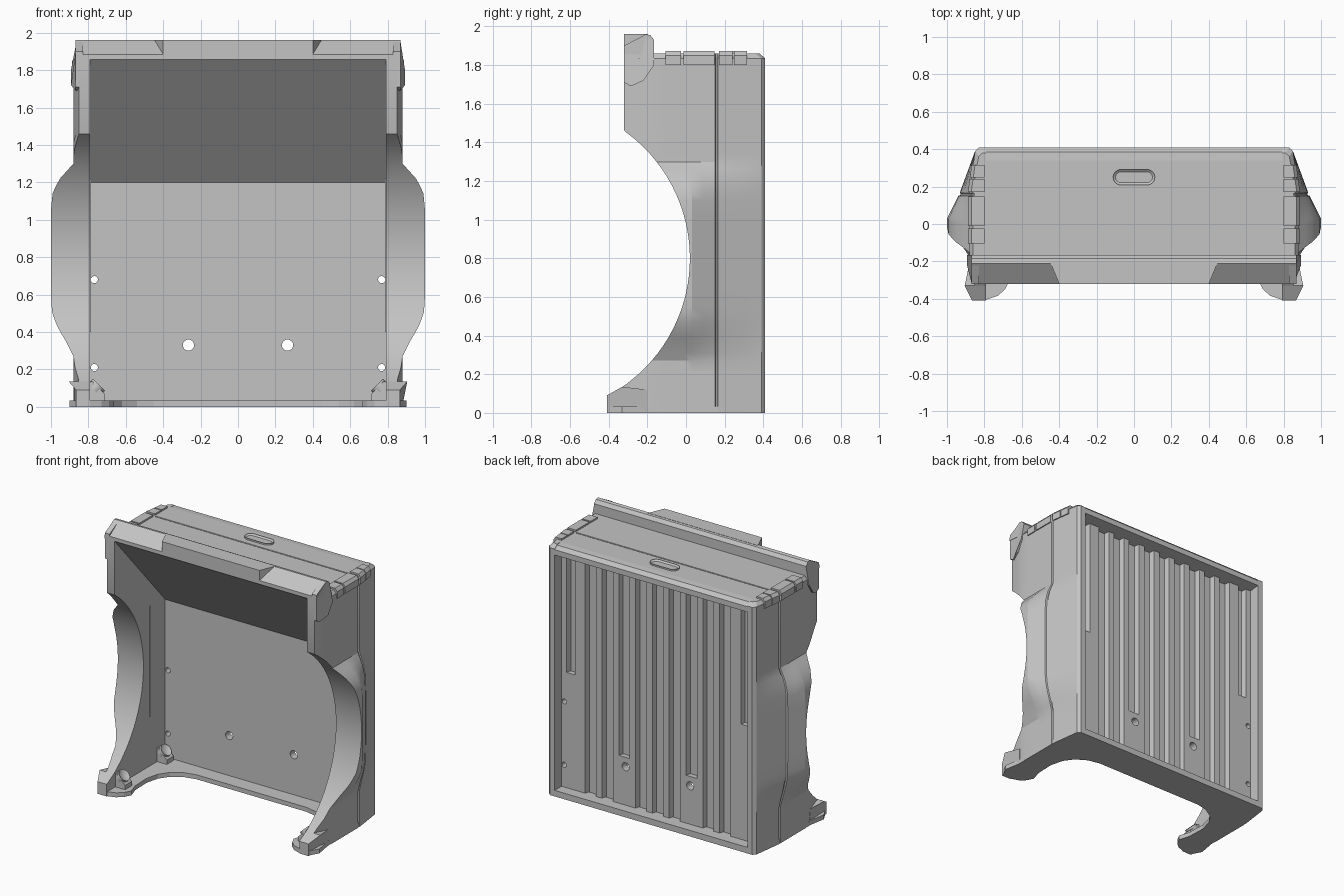
import bpy, bmesh, math
from mathutils import Vector, Matrix

cube = bpy.data.objects.get("Cube")
if cube:
    bpy.data.objects.remove(cube)

grey = bpy.data.materials.new("plain_grey")
grey.use_nodes = True
grey.diffuse_color = (0.55, 0.55, 0.55, 1)
grey.node_tree.nodes["Principled BSDF"].inputs["Base Color"].default_value = (0.55, 0.55, 0.55, 1)


def finish(name, bm, mirror=False, smooth=0):
    bmesh.ops.recalc_face_normals(bm, faces=bm.faces)
    me = bpy.data.meshes.new(name)
    bm.to_mesh(me)
    bm.free()
    me.materials.append(grey)
    if smooth:
        me.shade_smooth()
        me.set_sharp_from_angle(angle=math.radians(smooth))
    ob = bpy.data.objects.new(name, me)
    bpy.context.scene.collection.objects.link(ob)
    if mirror:
        mod = ob.modifiers.new("Mirror", "MIRROR")
        mod.use_mirror_merge = False
    return ob


def prism(bm, pts, axis, a, b):
    """Extrude a 2D outline along one axis from a to b; returns the far cap."""
    place = {"x": lambda p: (a, p[0], p[1]),
             "y": lambda p: (p[0], a, p[1]),
             "z": lambda p: (p[0], p[1], a)}[axis]
    face = bm.faces.new([bm.verts.new(place(p)) for p in pts])
    ext = bmesh.ops.extrude_face_region(bm, geom=[face])["geom"]
    step = Vector([(b - a) * (axis == n) for n in "xyz"])
    bmesh.ops.translate(bm, verts=[g for g in ext if isinstance(g, bmesh.types.BMVert)], vec=step)
    return next(g for g in ext if isinstance(g, bmesh.types.BMFace))


def solid(name, pts, axis, a, b, **kw):
    bm = bmesh.new()
    prism(bm, pts, axis, a, b)
    return finish(name, bm, **kw)


def rect(x0, x1, y0, y1):
    return [(x0, y0), (x1, y0), (x1, y1), (x0, y1)]


def lerp(table, v):
    """Piecewise linear lookup in ascending pairs."""
    if v <= table[0][0]:
        return table[0][1]
    for (a, fa), (b, fb) in zip(table, table[1:]):
        if v <= b:
            return fa + (fb - fa) * (v - a) / (b - a)
    return table[-1][1]


# Side walls: horizontal sections lofted upward, with flared wheel arch
INNER = 0.79
BASE = [(-0.32, 0.85), (-0.2, 0.88), (0.17, 0.88), (0.39, 0.85), (0.41, 0.83)]
FLARE_Y = [(0.03, 0.12), (0.17, 0.05), (0.39, 0)]
FLARE_Z = [(0.27, 0), (0.35, 0.33), (0.42, 0.68), (0.5, 0.95), (0.6, 1),
           (1.05, 1), (1.15, 0.92), (1.22, 0.6), (1.3, 0)]


def front_edge(z):
    if z < 0.09:
        return -0.41
    if z > 1.46:
        return -0.32
    return -0.79 + math.sqrt(0.81 ** 2 - (z - 0.8) ** 2)


def section(z):
    y0 = front_edge(z)
    ys = [0.41, 0.39, 0.3, 0.166, 0.162, 0.154, 0.15, 0.09, 0.03]
    ys += [0.03 + (y0 - 0.03) * i / 5 for i in range(1, 6)]
    ring = [(INNER, y0), (INNER, 0.41)]
    for y in ys:
        x = lerp(BASE, y) + lerp(FLARE_Y, y) * lerp(FLARE_Z, z)
        ring.append((x - (0.008 if 0.152 < y < 0.164 else 0), y))
    if z > 1.85:
        ring = [(x - 0.02 * (x > 0.8), y - 0.03 * (y > 0.35)) for x, y in ring]
    return ring


bm = bmesh.new()
rows = [0, 0.09, 0.15, 0.21] + [0.27 + 0.0396 * i for i in range(31)] + [1.465, 1.835, 1.86]
rings = [[bm.verts.new((x, y, z)) for x, y in section(z)] for z in rows]
for lo, hi in zip(rings, rings[1:]):
    for i in range(len(lo)):
        j = (i + 1) % len(lo)
        bm.faces.new((lo[i], lo[j], hi[j], hi[i]))
bm.faces.new(rings[0])
bm.faces.new(rings[-1])
finish("side_walls", bm, mirror=True, smooth=25)

# End box with sloping inner face, rounded back lip and a seam across the top
end_profile = [(0.275, 1.2), (-0.32, 1.86), (0.154, 1.86), (0.156, 1.852),
               (0.162, 1.852), (0.164, 1.86), (0.34, 1.86), (0.385, 1.855), (0.41, 1.83),
               (0.41, 1.79), (0.29, 1.775), (0.29, 1.2)]
solid("end_box", end_profile, "x", -0.81, 0.81)

# Floor panel with drilled holes and long grooves, shorter above the holes and at the edges
floor = solid("floor_panel", rect(-INNER, INNER, 0.275, 0.33), "z", 0.01, 1.81)
bm = bmesh.new()
for hx, hz, r in ((0.265, 0.33, 0.03), (0.768, 0.68, 0.019), (0.768, 0.21, 0.019)):
    for s in (-1, 1):
        circle = [(s * hx + r * math.cos(t * math.pi / 10), hz + r * math.sin(t * math.pi / 10))
                  for t in range(20)]
        prism(bm, circle, "y", 0.2, 0.4)
for k in range(-5, 6):
    edge = abs(k) == 5
    cx = math.copysign(0.715, k) if edge else k * 0.138
    w = 0.025 if edge else 0.035
    start = {2: 0.4, 5: 0.9}.get(abs(k), 0.03)
    prism(bm, [(cx - w, 0.293), (cx + w, 0.293), (cx + w + 0.012, 0.34), (cx - w - 0.012, 0.34)],
          "z", start, 1.8)
cutter = finish("floor_cutter", bm)
cutter.hide_render = True
mod = floor.modifiers.new("Cuts", "BOOLEAN")
mod.operation = "DIFFERENCE"
mod.solver = "EXACT"
mod.object = cutter
deps = bpy.context.evaluated_depsgraph_get()
drilled = bpy.data.meshes.new_from_object(floor.evaluated_get(deps))
floor.modifiers.clear()
floor.data = drilled
bpy.data.objects.remove(cutter)

# Bottom plate with two forward arms and a rounded cut-out
half = [(0.83, 0.41), (0.85, 0.39), (0.878, 0.17), (0.878, -0.2), (0.9, -0.33), (0.86, -0.405),
        (0.79, -0.405), (0.73, -0.385), (0.69, -0.35), (0.665, -0.3), (0.69, -0.22), (0.695, -0.08),
        (0.67, 0.02), (0.62, 0.09), (0.54, 0.14), (0.45, 0.16)]
solid("bottom_plate", half + [(-x, y) for x, y in reversed(half)], "z", 0, 0.033)
solid("bottom_back_rim", rect(0.3, 0.41, 0, 0.045), "x", -0.81, 0.81)

# Feet at the lower front corners
bm = bmesh.new()
prism(bm, [(-0.41, 0), (-0.41, 0.09), (-0.33, 0.135), (-0.2, 0.12), (-0.2, 0)], "x", INNER, 0.905)
for v in bm.verts:
    if v.co.x > 0.9 and v.co.y < -0.4:
        v.co.x = 0.865
    elif v.co.x > 0.9 and v.co.y > -0.3:
        v.co.x = 0.878
finish("feet", bm, mirror=True)

# Corner gussets with slanted screw bosses
bm = bmesh.new()
for y in (-0.27, 0.22):
    prism(bm, [(0.8, 0.02), (0.8, 0.135), (0.78, 0.135), (0.71, 0.065), (0.71, 0.02)],
          "y", y - 0.04, y + 0.04)
    tilt = Matrix.Translation((0.757, y, 0.104)) @ Matrix.Rotation(math.radians(-45), 4, "Y")
    disc = bmesh.ops.create_cone(bm, cap_ends=True, segments=20, radius1=0.045, radius2=0.045,
                                 depth=0.04, matrix=tilt)
    axis = Vector((-1, 0, 1)).normalized()
    bm.normal_update()
    cap = max({f for v in disc["verts"] for f in v.link_faces}, key=lambda f: f.normal.dot(axis))
    bmesh.ops.inset_region(bm, faces=[cap], thickness=0.022)
    bmesh.ops.translate(bm, verts=cap.verts, vec=axis * -0.012)
finish("screw_bosses", bm, mirror=True, smooth=30)

# Thin upright strips on the inner walls
solid("inner_strips", rect(0.785, 0.8, 0.09, 0.1), "z", 0.4, 1.22, mirror=True)

# Front top flange: sloped bar, middle shelf and wrapped ends
solid("flange_bar", [(-0.32, 1.858), (-0.32, 1.885), (-0.21, 1.96), (-0.185, 1.955),
                     (-0.165, 1.93), (-0.165, 1.85)], "x", -0.87, 0.87)
solid("flange_shelf", [(-0.4, -0.32), (0.4, -0.32), (0.45, -0.2), (-0.45, -0.2)], "z", 1.885, 1.96)
bm = bmesh.new()
prism(bm, [(-0.32, 1.71), (-0.285, 1.69), (-0.22, 1.72), (-0.165, 1.8), (-0.165, 1.93),
           (-0.21, 1.958), (-0.32, 1.9)], "x", 0.83, 0.893)
for v in bm.verts:
    if v.co.x > 0.85 and (v.co.z > 1.92 or v.co.z < 1.715 or v.co.y < -0.3):
        v.co.x = 0.868
finish("flange_ends", bm, mirror=True)

# Raised clips wrapped over the top corners, following the wall taper
bm = bmesh.new()
for y0, y1 in ((-0.105, -0.025), (-0.012, 0.147), (0.17, 0.24), (0.248, 0.315)):
    outer = lerp(BASE, y0) + 0.008
    drop = outer - lerp(BASE, y1) - 0.008
    cap = prism(bm, [(0.8, 1.8), (outer, 1.8), (outer, 1.85), (outer - 0.018, 1.872), (0.8, 1.872)],
                "y", y0, y1)
    for v in cap.verts:
        if v.co.x > 0.81:
            v.co.x -= drop
finish("top_clips", bm, mirror=True)

# Oblong recessed light on the top
bm = bmesh.new()
capsule = []
for s in (1, -1):
    for i in range(9):
        t = math.pi * (i / 8 - 0.5)
        capsule.append((s * (0.07 + 0.042 * math.cos(t)), 0.25 + s * 0.042 * math.sin(t)))
cap = prism(bm, capsule, "z", 1.85, 1.872)
bmesh.ops.inset_region(bm, faces=[cap], thickness=0.013)
bmesh.ops.translate(bm, verts=cap.verts, vec=(0, 0, -0.01))
finish("top_light", bm, smooth=30)
